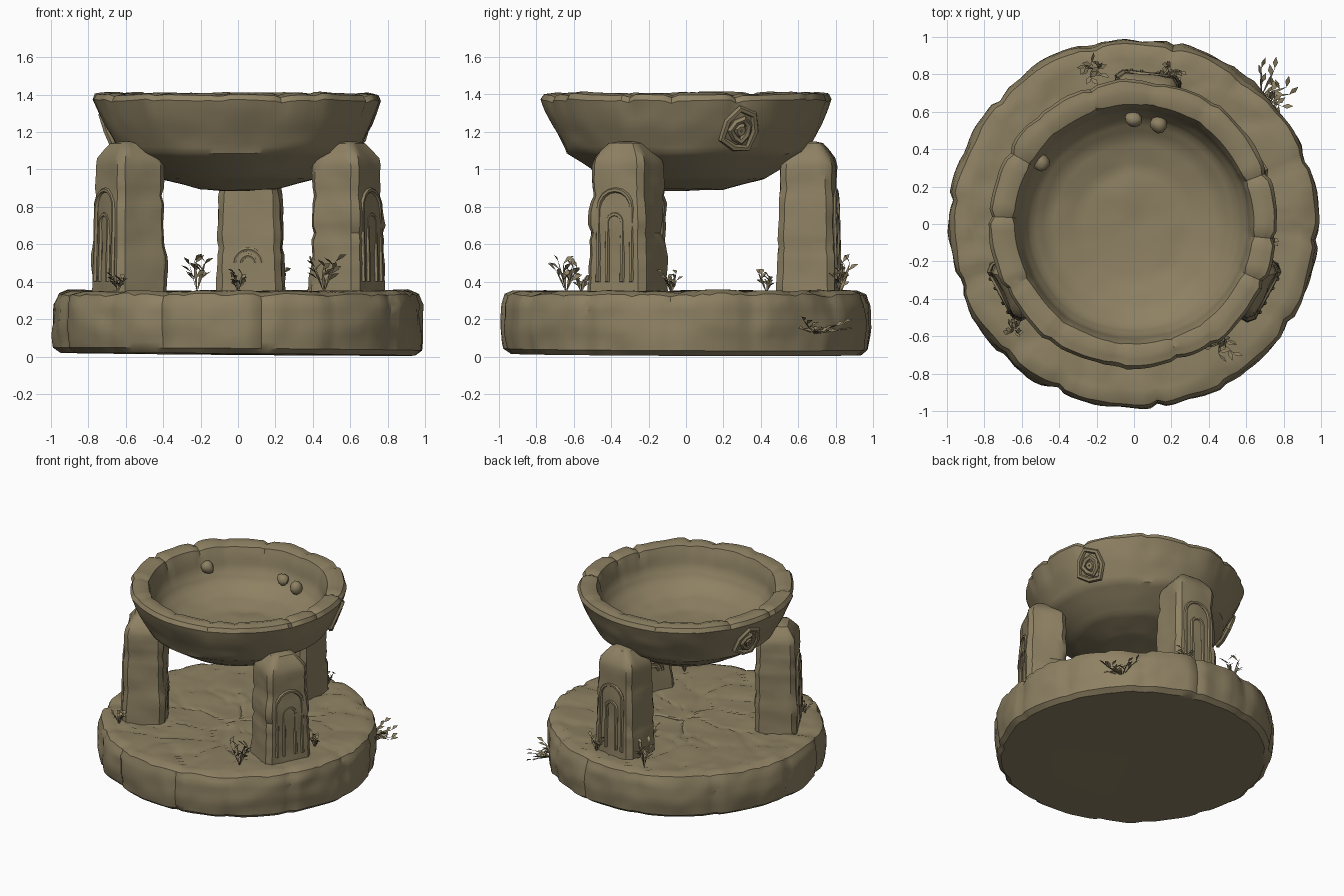
import bpy, bmesh, math, random
from math import sin, cos, pi, radians
from mathutils import Vector, Matrix, noise

random.seed(4)
cube = bpy.data.objects.get("Cube")
if cube:
    bpy.data.objects.remove(cube, do_unlink=True)

stone = bpy.data.materials.new("weathered_stone")
stone.use_nodes = True
COLOUR = (0.27, 0.22, 0.125, 1)
stone.diffuse_color = COLOUR
stone.node_tree.nodes["Principled BSDF"].inputs["Base Color"].default_value = COLOUR


def finish(name, bm, angle=35):
    """Turn a bmesh into a stone object with sharp edges kept."""
    bmesh.ops.recalc_face_normals(bm, faces=bm.faces)
    mesh = bpy.data.meshes.new(name)
    bm.to_mesh(mesh)
    bm.free()
    mesh.materials.append(stone)
    ob = bpy.data.objects.new(name, mesh)
    bpy.context.collection.objects.link(ob)
    bpy.ops.object.select_all(action='DESELECT')
    ob.select_set(True)
    bpy.context.view_layer.objects.active = ob
    bpy.ops.object.shade_smooth_by_angle(angle=radians(angle))
    return ob


def skin(bm, rings):
    """Bridge closed rings of points and cap both ends."""
    loops = [[bm.verts.new(p) for p in r] for r in rings]
    n = len(loops[0])
    for a, b in zip(loops, loops[1:]):
        for i in range(n):
            j = (i + 1) % n
            bm.faces.new((a[i], a[j], b[j], b[i]))
    bm.faces.new(loops[0])
    bm.faces.new(loops[-1])


def densify(profile, step):
    out = []
    for a, b in zip(profile, profile[1:]):
        a, b = Vector(a), Vector(b)
        n = max(1, round((b - a).length / step))
        out += [a.lerp(b, k / n) for k in range(n)]
    return out + [Vector(profile[-1])]


def seam(angle, seams, width):
    """1 on a joint between blocks, fading to 0 inside a block."""
    gap = min(abs((angle - s + pi) % (2 * pi) - pi) for s in seams)
    return max(0, 1 - gap / width)


def lathe(name, profile, segs, step, deform):
    rings = []
    for r, z in densify(profile, step):
        rings.append([deform(r, z, 2 * pi * i / segs) for i in range(segs)])
    bm = bmesh.new()
    skin(bm, rings)
    return finish(name, bm)


def block_angles(count):
    return [2 * pi * (i + random.uniform(-0.3, 0.3)) / count for i in range(count)]


# Round plinth: blocks around the side, cracked paving on top
plinth_seams = block_angles(13)


def plinth_shape(r, z, a):
    p = Vector((r * cos(a), r * sin(a), z))
    edge = max(0, (r - 0.8) / 0.2)
    rough = noise.noise(p * 3.5) * 0.022 + noise.noise(p * 9) * 0.012
    r += edge * (rough - 0.025 * seam(a, plinth_seams, 0.05))
    q = Vector((r * cos(a), r * sin(a), z))
    if z > 0.3:
        near = noise.voronoi(Vector((p.x, p.y * 1.4, 0)) * 3.2)[0]
        crack = max(0, 1 - (near[1] - near[0]) / 0.08)
        q.z += noise.noise(p * 5) * 0.012 - 0.012 * crack - 0.012 * edge * seam(a, plinth_seams, 0.05)
    elif z < 0.05:
        q.z -= 0.008 * p.x + 0.004 * p.y
    return q


lathe("plinth", [(0.02, 0.02), (0.6, 0.014), (0.94, 0.012), (0.975, 0.04), (0.99, 0.15),
                 (0.985, 0.28), (0.965, 0.335), (0.92, 0.352), (0.02, 0.34)],
      144, 0.035, plinth_shape)

# Bowl: thick rim made of blocks
rim_seams = block_angles(14)


def bowl_shape(r, z, a):
    p = Vector((r * cos(a), r * sin(a), z))
    rim = max(0, min(1, (z - 1.2) / 0.18)) * (r > 0.5)
    outside = 1 if r > 0.645 or z < 1.0 else 0.5
    rough = noise.noise(p * 3) * 0.022 + noise.noise(p * 8) * 0.01
    r += outside * rough * min(1, r * 3) + rim * (-0.02 if r > 0.69 else 0.01) * seam(a, rim_seams, 0.05)
    z += rough * 0.6 - rim * 0.015 * seam(a, rim_seams, 0.05)
    return Vector((r * cos(a), r * sin(a), z))


lathe("bowl", [(0.02, 0.885), (0.2, 0.89), (0.42, 0.95), (0.52, 1.01), (0.64, 1.09), (0.72, 1.24),
               (0.77, 1.37), (0.755, 1.4), (0.69, 1.41), (0.64, 1.395), (0.622, 1.34), (0.605, 1.25),
               (0.56, 1.17), (0.46, 1.1), (0.3, 1.055), (0.02, 1.04)],
      120, 0.035, bowl_shape)

# Lumps clinging to the inside of the bowl
for i, (x, y, z, s) in enumerate([(-0.5, 0.33, 1.27, 0.05), (0.0, 0.56, 1.22, 0.045), (0.13, 0.53, 1.2, 0.05)]):
    bm = bmesh.new()
    bmesh.ops.create_icosphere(bm, subdivisions=2, radius=s, matrix=Matrix.Translation((x, y, z)))
    for v in bm.verts:
        v.co += noise.noise_vector(v.co * 14) * 0.012
    finish("bowl_lump_%d" % i, bm)


def tube(name, paths, radius, closed=False):
    """Raised carved line following each path."""
    cu = bpy.data.curves.new(name, 'CURVE')
    cu.dimensions = '3D'
    cu.bevel_depth, cu.bevel_resolution = radius, 1
    cu.use_fill_caps = True
    for pts in paths:
        sp = cu.splines.new('POLY')
        sp.points.add(len(pts) - 1)
        sp.use_cyclic_u = closed
        for q, p in zip(sp.points, pts):
            q.co = (*p, 1)
    cu.materials.append(stone)
    ob = bpy.data.objects.new(name, cu)
    bpy.context.collection.objects.link(ob)
    bpy.ops.object.select_all(action='DESELECT')
    ob.select_set(True)
    bpy.context.view_layer.objects.active = ob
    bpy.ops.object.convert(target='MESH')
    bpy.ops.object.shade_smooth_by_angle(angle=radians(40))


# Pillars: chamfered, tapered and notched, with an arch carved on the outer face
def pillar(name, degrees):
    a = radians(degrees)
    out, side = Vector((cos(a), sin(a), 0)), Vector((-sin(a), cos(a), 0))
    place = lambda s, d, z: out * (0.66 + d) + side * s + Vector((0, 0, z))
    w, d, c = 0.178, 0.155, 0.035
    corners = [(-w + c, -d), (w - c, -d), (w, -d + c), (w, d - c),
               (w - c, d), (-w + c, d), (-w, d - c), (-w, -d + c), (-w + c, -d)]
    outline = densify(corners, 0.05)[:-1]
    notches = [random.uniform(0.58, 0.7), random.uniform(0.82, 0.92)]
    levels = [(0.3 + 0.04 * i, 1.0 - 0.0065 * i) for i in range(19)]
    levels += [(1.06, 0.83), (1.1, 0.66), (1.14, 0.46), (1.15, 0.2)]
    rings = []
    for z, k in levels:
        ring = []
        for s, t in outline:
            p = place(s * k, t * k, z)
            cut = max(0, 1 - min(abs(z - n) for n in notches) / 0.03) * (s * s > 0.018)
            rough = 1 + noise.noise(p * 5) * 0.09 + noise.noise(p * 13) * 0.04 - 0.07 * cut
            ring.append(place(s * k * rough, t * k * rough, z))
        rings.append(ring)
    bm = bmesh.new()
    skin(bm, rings)
    finish(name, bm)

    def arch(half, top):
        pts = [(-half, 0.4)] + [(half * cos(pi - pi * i / 8), top - half + half * sin(pi * i / 8))
                                for i in range(9)] + [(half, 0.4)]
        return [place(s, d * (1.05 - 0.16 * z), z) for s, z in pts]
    tube(name + "_arch", [arch(0.1, 0.89), arch(0.045, 0.76)], 0.014)
    # Small scroll low on the inner face
    tube(name + "_scroll", [[place(r * cos(t), -d * 0.97, 0.5 + r * sin(t))
                             for t in [i * pi / 8 for i in range(9)]] for r in (0.075, 0.04)], 0.012)


for label, degrees in (("right_pillar", -28), ("left_pillar", 208), ("back_pillar", 84)):
    pillar(label, degrees)


# Carved knots on the outside of the bowl
def knot(name, degrees):
    def point(r, t):
        u, z = r * cos(t), 1.21 + r * sin(t) * 1.15
        a = radians(degrees) + u / 0.7
        reach = 0.715 + 0.38 * (z - 1.22)
        return Vector((reach * cos(a), reach * sin(a), z))
    spin = [i * 2 * pi / 7 for i in range(7)]
    tube(name, [[point(r * (1 + 0.12 * sin(3 * t)), t + r * 9) for t in spin]
                for r in (0.095, 0.05, 0.015)], 0.02, True)


knot("bowl_knot_right", 24)
knot("bowl_knot_left", 163)


# Weeds: bent stems carrying pointed leaves
def weed(name, root, height, stems, lean=(0, 0, 1), spread=0.5):
    bm = bmesh.new()
    root, lean = Vector(root), Vector(lean)

    def leaf(start, way, length, width):
        across = way.cross(Vector((random.random(), 0.3, 1))).normalized() * width
        mid = start + way * length * 0.5 + Vector((0, 0, 0.008))
        tip = start + way * length
        bm.faces.new([bm.verts.new(p) for p in (start, mid + across, tip, mid - across)])

    for i in range(stems):
        t = 2 * pi * (i + random.random() * 0.6) / stems
        way = (lean + Vector((cos(t), sin(t), 0.2)) * spread).normalized()
        size = height * random.uniform(0.6, 1.0)
        leaf(root, way, size, 0.009)
        for f in (0.45, 0.7, 0.95):
            u = random.uniform(0, 2 * pi)
            turn = (way * 0.5 + Vector((cos(u), sin(u), 0.25))).normalized()
            leaf(root + way * size * f, turn, height * 0.36, 0.014)
    finish(name, bm)


weed("weed_front_right", (0.46, -0.64, 0.34), 0.2, 6)
weed("weed_front_left", (-0.64, -0.56, 0.34), 0.12, 5)
weed("weed_back_left", (-0.22, 0.83, 0.34), 0.19, 5, spread=0.3)
weed("weed_back_right", (0.2, 0.82, 0.34), 0.13, 5)
weed("weed_centre", (0.0, 0.43, 0.34), 0.12, 5)
weed("weed_side", (0.72, -0.08, 0.34), 0.12, 5)
weed("vine_on_side", (0.68, 0.68, 0.12), 0.18, 7, lean=(0.6, 0.35, 0), spread=0.6)
